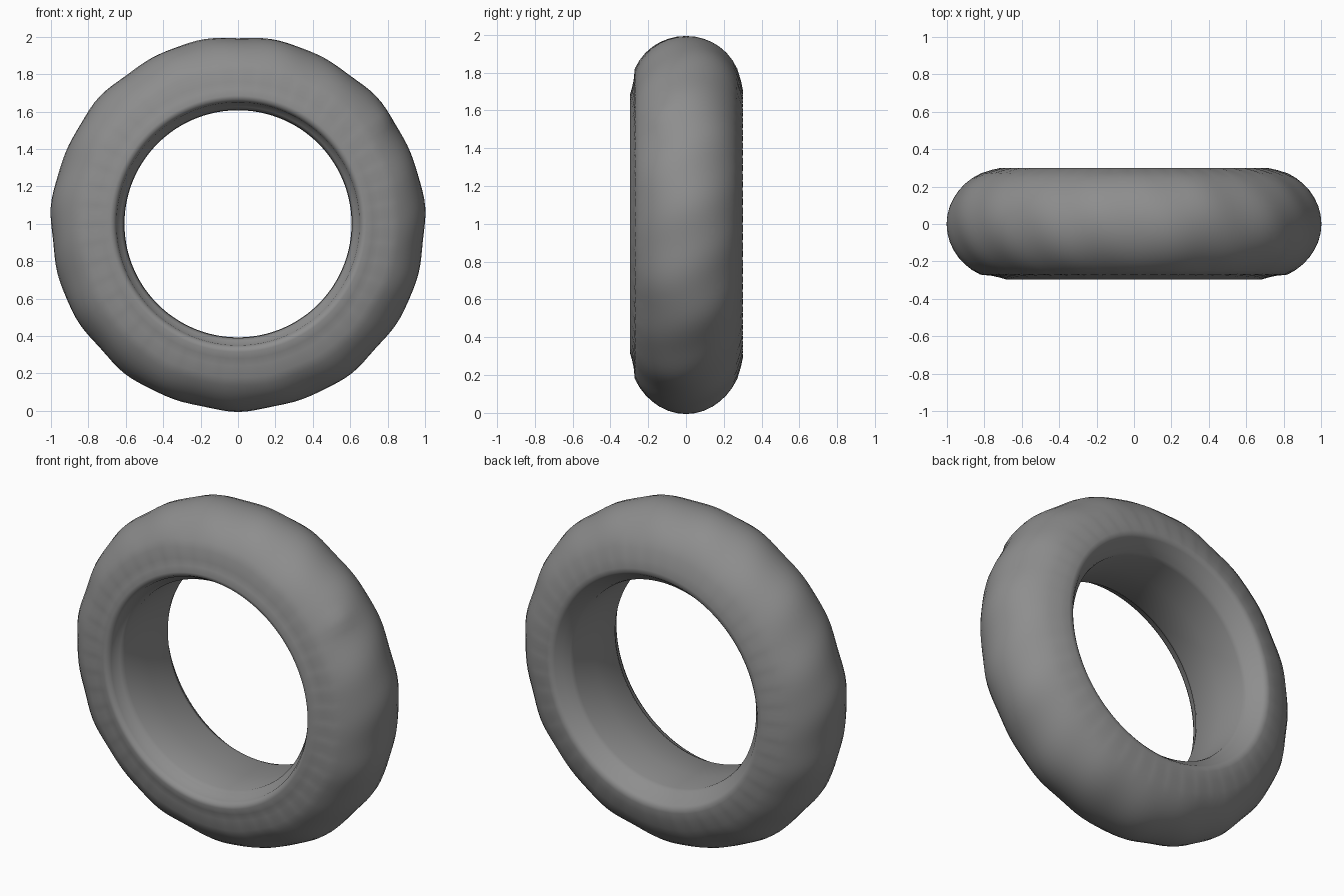
import bpy, bmesh, math

cube = bpy.data.objects.get("Cube")
if cube:
    bpy.data.objects.remove(cube, do_unlink=True)

# Rubber colour
rubber = bpy.data.materials.new("grey rubber")
rubber.use_nodes = True
colour = (0.27, 0.27, 0.27, 1)
rubber.diffuse_color = colour
bsdf = next(n for n in rubber.node_tree.nodes if n.type == 'BSDF_PRINCIPLED')
bsdf.inputs["Base Color"].default_value = colour
bsdf.inputs["Roughness"].default_value = 0.8

# Cross-section as (radius, y): front bead, rounded tread, back bevel
front = [(0.61, -0.2), (0.625, -0.225), (0.645, -0.24), (0.65, -0.27),
         (0.665, -0.292), (0.685, -0.296), (0.72, -0.285), (0.76, -0.275)]
tread = []
for i in range(15):
    a = math.radians(-66 + i * 132 / 14)
    tread.append((0.70 + 0.30 * math.cos(a), 0.295 * math.sin(a)))
back = [(0.76, 0.288), (0.71, 0.3), (0.685, 0.298), (0.67, 0.285),
        (0.645, 0.25), (0.615, 0.215), (0.607, 0.19)]
profile = front + tread + back + [(0.607, 0.0)]
SEGMENTS = 144


def worn(r, y, a):
    """Slightly uneven hand-worn outer surface; the bore stays true."""
    wear = max(0, min(1, (r - 0.72) / 0.2))
    lump = 0.004 * math.sin(11 * a + 5 * y) + 0.003 * math.sin(19 * a - 9 * y)
    r += wear * (lump - 0.001)
    # Faint sidewall ripples
    wall = max(0, 1 - abs(r - 0.78) / 0.09)
    y -= math.copysign(0.003, y) * wall * math.sin(48 * a)
    # Small raised nick on the upper front shoulder
    nick = math.exp(-((a - 0.63) / 0.05) ** 2 - ((y + 0.15) / 0.07) ** 2)
    r += 0.014 * nick * wear
    return r, y


# Tyre ring swept around the axle
bm = bmesh.new()
rings = []
for s in range(SEGMENTS):
    a = math.tau * s / SEGMENTS
    ring = []
    for r, y in profile:
        r, y = worn(r, y, a)
        ring.append(bm.verts.new((r * math.cos(a), y, 1 + r * math.sin(a))))
    rings.append(ring)
n = len(profile)
for s in range(SEGMENTS):
    p, q = rings[s], rings[(s + 1) % SEGMENTS]
    for i in range(n):
        j = (i + 1) % n
        bm.faces.new((p[i], p[j], q[j], q[i]))
bmesh.ops.recalc_face_normals(bm, faces=bm.faces[:])

mesh = bpy.data.meshes.new("tyre")
bm.to_mesh(mesh)
bm.free()
mesh.materials.append(rubber)
tyre = bpy.data.objects.new("tyre", mesh)
bpy.context.collection.objects.link(tyre)
bpy.ops.object.select_all(action='DESELECT')
tyre.select_set(True)
bpy.context.view_layer.objects.active = tyre
bpy.ops.object.shade_smooth_by_angle(angle=math.radians(50))
